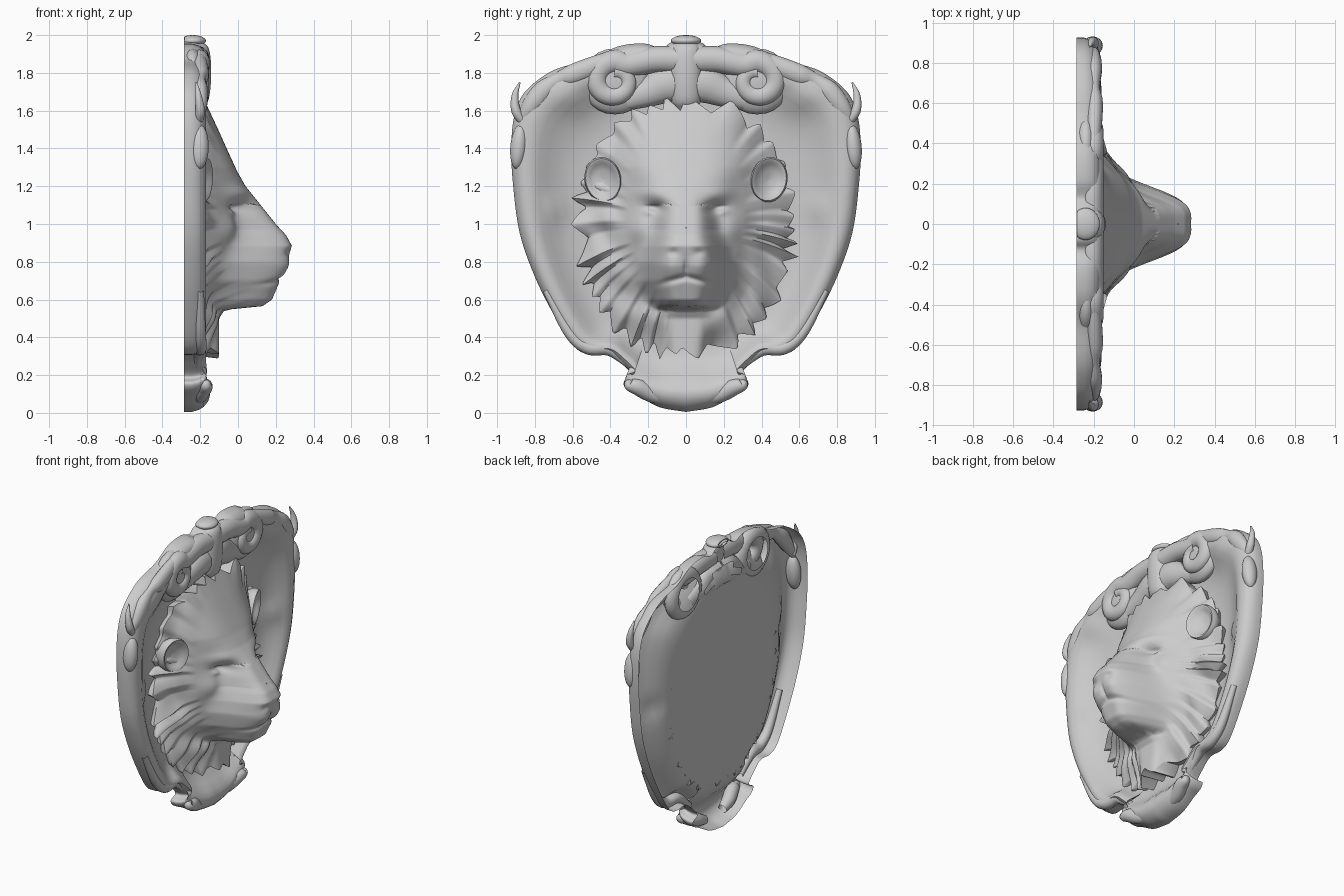
import bpy, bmesh, math, random
from mathutils import Vector

if "Cube" in bpy.data.objects:
    bpy.data.objects.remove(bpy.data.objects["Cube"])
random.seed(4)
BACK = -0.285


def surface(name, rows, cap=False, mirror=False, angle=50):
    """Skin closed rows of points, trim everything behind the wall plane."""
    bm = bmesh.new()
    vs = [[bm.verts.new((max(p[0], BACK), p[1], p[2])) for p in r] for r in rows]
    n = len(rows[0])
    for a, b in zip(vs, vs[1:]):
        for i in range(n):
            j = (i + 1) % n
            bm.faces.new((a[i], a[j], b[j], b[i]))
    if cap:
        bm.faces.new(vs[-1])
    flat = [f for f in bm.faces if all(v.co.x < BACK + 0.0005 for v in f.verts)]
    bmesh.ops.delete(bm, geom=flat, context='FACES')
    bmesh.ops.remove_doubles(bm, verts=bm.verts, dist=0.0001)
    bmesh.ops.recalc_face_normals(bm, faces=bm.faces)
    me = bpy.data.meshes.new(name)
    bm.to_mesh(me)
    bm.free()
    ob = bpy.data.objects.new(name, me)
    bpy.context.collection.objects.link(ob)
    if mirror:
        m = ob.modifiers.new("mirror", 'MIRROR')
        m.use_axis = (False, True, False)
        m.use_mirror_merge = False
    bpy.ops.object.select_all(action='DESELECT')
    ob.select_set(True)
    bpy.context.view_layer.objects.active = ob
    bpy.ops.object.shade_smooth_by_angle(angle=math.radians(angle))
    return ob


def smooth_path(pts, steps=6):
    """Catmull-Rom through the points."""
    p = [Vector(q) for q in pts]
    p = [2 * p[0] - p[1]] + p + [2 * p[-1] - p[-2]]
    out = []
    for a, b, c, d in zip(p, p[1:], p[2:], p[3:]):
        for k in range(steps):
            t = k / steps
            out.append(0.5 * (2 * b + (c - a) * t + (2 * a - 5 * b + 4 * c - d) * t * t
                              + (3 * b - a - 3 * c + d) * t ** 3))
    return out + [p[-2]]


def lerp(x, table):
    for (a, u), (b, v) in zip(table, table[1:]):
        if x <= b:
            t = max(0, (x - a) / (b - a))
            return u + (v - u) * t
    return table[-1][1]


def tube(name, pts, depth=1.0, mirror=True):
    """Tapered strand through (x, y, z, radius) points; depth scales it in x."""
    path = smooth_path(pts, 7)
    rows = []
    for i, p in enumerate(path):
        d = path[min(i + 1, len(path) - 1)] - path[max(i - 1, 0)]
        side = Vector((0, -d[2], d[1])).normalized()
        c = Vector(p[:3])
        r = max(p[3], 0.002)
        rows.append([c + side * r * math.cos(a) + Vector((r * depth * math.sin(a), 0, 0))
                     for a in (k * math.tau / 14 for k in range(14))])
    return surface(name, rows, mirror=mirror)


def lump(name, c, r, tilt=0.0, mirror=True):
    """Ellipsoid boss, tilted in the wall plane."""
    rows = []
    for i in range(15):
        u = math.pi * i / 14
        row = []
        for k in range(24):
            a = k * math.tau / 24
            y, z = r[1] * math.sin(u) * math.cos(a), r[2] * math.sin(u) * math.sin(a)
            row.append((c[0] + r[0] * math.cos(u), c[1] + y * math.cos(tilt) - z * math.sin(tilt),
                        c[2] + y * math.sin(tilt) + z * math.cos(tilt)))
        rows.append(row)
    return surface(name, rows, mirror=mirror)


def bump(y, z, cy, cz, ry, rz):
    return math.exp(-((y - cy) / ry) ** 2 - ((z - cz) / rz) ** 2)


# Shield: outline lofted over a broad rolled rim down to the recessed oval floor
half = smooth_path([(0, 0.005), (0.14, 0.03), (0.25, 0.09), (0.31, 0.12), (0.33, 0.16), (0.28, 0.19),
                    (0.33, 0.25), (0.41, 0.31), (0.52, 0.31), (0.6, 0.36), (0.7, 0.52), (0.8, 0.72),
                    (0.88, 0.95), (0.915, 1.2), (0.925, 1.4), (0.91, 1.57), (0.86, 1.69), (0.76, 1.78),
                    (0.66, 1.83), (0.5, 1.87), (0.36, 1.94), (0.22, 1.955), (0.13, 1.93),
                    (0.08, 1.96), (0, 1.97)], 5)
outline = list(half) + [Vector((-p[0], p[1])) for p in half[-2:0:-1]]
rows = []
for t, x in [(0, BACK), (0, -0.245), (0.03, -0.21), (0.08, -0.185), (0.16, -0.17), (0.26, -0.172), (0.34, -0.188),
             (0.44, -0.215), (0.56, -0.245), (0.7, -0.268), (0.85, -0.28), (1, -0.283)]:
    row = []
    for p in outline:
        a = math.atan2((p[1] - 1.0) / 0.72, p[0] / 0.56)
        w = p.lerp(Vector((0.52 * math.cos(a), 1.0 + 0.66 * math.sin(a))), t)
        s = abs(w[0])
        # soft shoulder ridges, side knobs and the swollen foot
        up = 0.025 * bump(s, w[1], 0.7, 1.08, 0.04, 0.07) \
            + 0.02 * bump(s, w[1], 0.6, 1.66, 0.1, 0.07) + 0.05 * bump(s, w[1], 0, 0.17, 0.2, 0.09)
        row.append((x + up * min(1, t * 9), w[0], w[1]))
    rows.append(row)
surface("shield", rows, cap=True)

# Lion head: polar relief whose ragged mane slopes back onto the floor
CREST = [(0.5, -0.1), (0.545, -0.07), (0.565, 0.13), (0.6, 0.18), (0.7, 0.222), (0.78, 0.258),
         (0.83, 0.268), (0.885, 0.285), (0.94, 0.255), (1.0, 0.2), (1.1, 0.12), (1.2, 0.04),
         (1.28, -0.005), (1.4, -0.06), (1.5, -0.105), (1.65, -0.175)]
WIDTH = [(0.54, 0.12), (0.6, 0.16), (0.7, 0.195), (0.8, 0.2), (0.88, 0.18), (0.97, 0.145),
         (1.1, 0.13), (1.2, 0.18), (1.3, 0.25), (1.6, 0.32)]


def relief(y, z, lock, r):
    s = abs(y)
    h = -0.125 - (0.125 - 0.05 * bump(s, 0, 0, 0, 0.3, 1)) * r ** 2.6
    h += 0.11 * math.exp(-((s / 0.31) ** 4) - ((z - 1.02) / 0.36) ** 4)
    hair = min(1, max(0, (math.hypot(y / 0.31, (z - 1.08) / 0.46) - 1.0) / 0.4))
    h += hair * (0.03 * (lock - 0.5) + 0.008 * math.sin(17 * r + 9 * math.atan2(z - 0.98, y)))
    h += 0.05 * bump(s, z, 0, 0.48, 0.25, 0.1)                 # beard
    k = math.exp(-(s / (lerp(z, WIDTH) * 0.97)) ** (4 if z < 1.1 else 2.6))
    h += max(0, lerp(z, CREST) - h) * k
    h += 0.022 * bump(s, z, 0.18, 1.16, 0.08, 0.045)           # brows
    h -= 0.035 * bump(s, z, 0.155, 1.08, 0.05, 0.03)           # eye sockets
    h += 0.02 * bump(s, z, 0.185, 1.065, 0.035, 0.02)          # eyes
    h += 0.03 * bump(s, z, 0.24, 0.97, 0.08, 0.08)             # cheekbones
    h += 0.015 * bump(s, z, 0.08, 0.77, 0.06, 0.06)            # lip pads
    h -= 0.012 * bump(s, z, 0.07, 0.85, 0.03, 0.02)            # nostrils
    h -= 0.014 * bump(s, z, 0, 0.765, 0.014, 0.04)             # lip cleft
    h -= 0.018 * bump(z, 0, 0.72 - 0.25 * s, 0, 0.016, 1) * math.exp(-(s / 0.15) ** 6)
    return h


N, M, LOCKS = 288, 72, 34
size = [random.uniform(0.3, 1.2) for _ in range(LOCKS)]
rows = []
for i in range(M + 1):
    r = max(i / M, 0.004)
    row = []
    for k in range(N):
        a = k * math.tau / N
        c, s = math.cos(a), math.sin(a)
        R = (abs(c / 0.55) ** 2.3 + abs(s / 0.65) ** 2.3) ** (-1 / 2.3)
        q = k / N * LOCKS + 0.45 * math.sin(3 * a) + 0.3 * math.sin(7 * a)
        f = q % 1
        tooth = f / 0.72 if f < 0.72 else (1 - f) / 0.28
        rr = r * (R + r ** 8 * 0.085 * size[int(q) % LOCKS] * (tooth - 0.35))
        a2 = a - 0.1 * r ** 3 * c
        y, z = rr * math.cos(a2), 0.98 + rr * math.sin(a2)
        row.append((max(-0.275, relief(y, z, tooth * size[int(q) % LOCKS], r)), y, z))
    rows.append(row)
rows.append([(BACK + 0.004, p[1] * 0.97, 0.98 + (p[2] - 0.98) * 0.97) for p in rows[-1]])
surface("lion_head", rows, angle=60)

# Cupped ears swept back
rows = []
for x, k in [(-0.25, 0.75), (-0.215, 0.95), (-0.185, 1.0), (-0.165, 0.93), (-0.168, 0.83), (-0.185, 0.7), (-0.2, 0.4), (-0.205, 0.01)]:
    row = []
    for j in range(32):
        a = j * math.tau / 32
        y, z = 0.098 * k * math.cos(a), 0.122 * k * math.sin(a)
        row.append((x - 0.35 * y, 0.44 + 0.97 * y + 0.2 * z, 1.235 + 0.97 * z - 0.2 * y))
    rows.append(row)
surface("ear", rows, mirror=True)

# Volutes at the top: backing disc and spiral roll
lump("volute_disc", (-0.24, 0.375, 1.755), (0.07, 0.18, 0.175))
spiral = [(-0.205 + 0.015 * t, 0.375 + (0.115 - 0.06 * t) * math.cos(2.2 - 7 * t),
           1.755 + (0.11 - 0.06 * t) * math.sin(2.2 - 7 * t), 0.066 - 0.03 * t)
          for t in (i / 12 for i in range(13))]
tube("volute_roll", [(-0.21, 0.04, 1.87, 0.07), (-0.21, 0.17, 1.87, 0.07)] + spiral, depth=0.85)
tube("volute_bridge", [(-0.23, 0, 1.75, 0.1), (-0.23, 0.1, 1.74, 0.1), (-0.23, 0.2, 1.7, 0.08), (-0.23, 0.32, 1.66, 0.06)], depth=0.7)

# Centre clasp and crown bead
tube("clasp", [(-0.23, 0, 1.6, 0.05), (-0.21, 0, 1.66, 0.08), (-0.2, 0, 1.8, 0.085), (-0.21, 0, 1.93, 0.08), (-0.23, 0, 1.97, 0.03)],
     depth=0.7, mirror=False)
lump("crown_bead", (-0.24, 0, 1.97), (0.07, 0.08, 0.03), mirror=False)

# Leaf ribbons along the shoulders, side curls and tips
tube("shoulder_leaf", [(-0.21, 0.28, 1.91, 0.03), (-0.2, 0.45, 1.85, 0.05), (-0.195, 0.6, 1.79, 0.055), (-0.2, 0.68, 1.76, 0.04),
                       (-0.2, 0.76, 1.7, 0.055), (-0.2, 0.83, 1.61, 0.045), (-0.21, 0.88, 1.52, 0.015)], depth=0.75)
lump("side_curl", (-0.205, 0.885, 1.41), (0.05, 0.045, 0.12), 0.1)
tube("side_tip", [(-0.21, 0.86, 1.54, 0.025), (-0.2, 0.9, 1.6, 0.025), (-0.21, 0.905, 1.68, 0.018), (-0.22, 0.88, 1.75, 0.004)])

# Foot of the shield: end curls and softened lower rim
tube("foot_curl", [(-0.21, 0.1, 0.07, 0.03), (-0.2, 0.18, 0.1, 0.045), (-0.18, 0.25, 0.135, 0.045), (-0.17, 0.3, 0.15, 0.03), (-0.18, 0.27, 0.17, 0.01)])
tube("lower_rim", [(-0.22, 0.28, 0.24, 0.02), (-0.21, 0.4, 0.335, 0.035), (-0.2, 0.52, 0.345, 0.035), (-0.2, 0.62, 0.43, 0.03), (-0.2, 0.74, 0.65, 0.02)])
